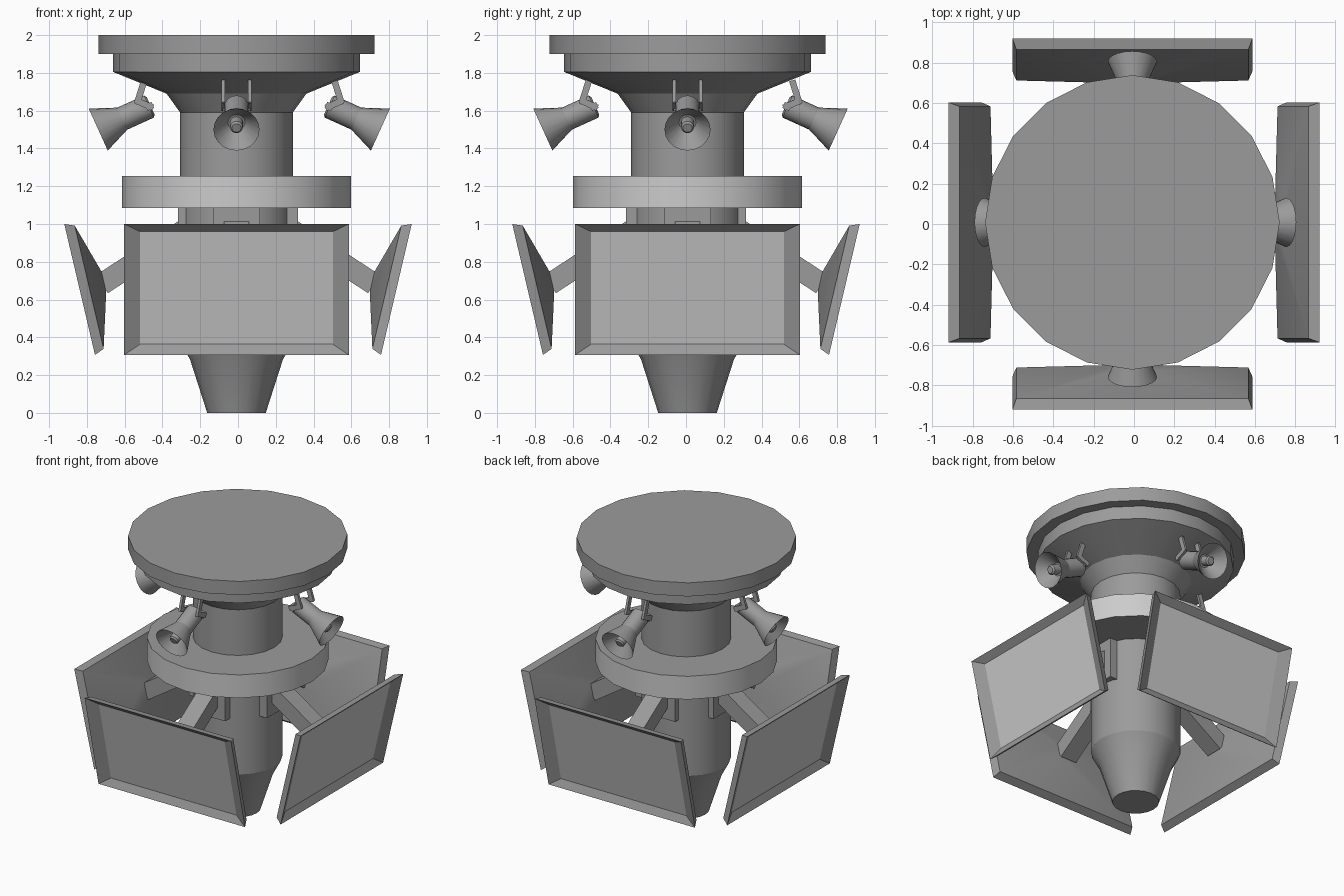
import bpy, bmesh
from math import sin, cos, pi, radians
from mathutils import Matrix, Vector

if "Cube" in bpy.data.objects:
    bpy.data.objects.remove(bpy.data.objects["Cube"], do_unlink=True)

CX, CY = -0.008, 0.008
SIDES = ("front", "left", "back", "right")


def material(name, value):
    m = bpy.data.materials.new(name)
    m.use_nodes = True
    m.diffuse_color = (value, value, value, 1)
    m.node_tree.nodes["Principled BSDF"].inputs["Base Color"].default_value = (value, value, value, 1)
    return m


body_grey = material("body grey", 0.33)
display_grey = material("display light grey", 0.6)


def loft(loops):
    """Skin a stack of equal vertex loops and cap both ends."""
    bm = bmesh.new()
    rings = [[bm.verts.new(p) for p in loop] for loop in loops]
    n = len(rings[0])
    for a, b in zip(rings, rings[1:]):
        for i in range(n):
            j = (i + 1) % n
            bm.faces.new((a[i], a[j], b[j], b[i]))
    bm.faces.new(rings[0])
    bm.faces.new(rings[-1])
    bmesh.ops.recalc_face_normals(bm, faces=bm.faces)
    return bm


def lathe(profile, n=20):
    return loft([[(r * cos(2 * pi * i / n), r * sin(2 * pi * i / n), z) for i in range(n)]
                 for r, z in profile])


def beam(start, end, width, height, u=0.0):
    """Bar between two (radius, z) points on the front side."""
    a, b = Vector((u, -start[0], start[1])), Vector((u, -end[0], end[1]))
    side = Vector((width / 2, 0, 0))
    up = (b - a).normalized().cross(Vector((1, 0, 0))) * height / 2
    return loft([[p - side - up, p + side - up, p + side + up, p - side + up] for p in (a, b)])


def add(name, bm, location=(CX, CY, 0), light_rule=None):
    mesh = bpy.data.meshes.new(name)
    if light_rule:
        for f in bm.faces:
            f.material_index = int(light_rule(f))
    bm.to_mesh(mesh)
    bm.free()
    mesh.materials.append(body_grey)
    if light_rule:
        mesh.materials.append(display_grey)
    ob = bpy.data.objects.new(name, mesh)
    bpy.context.collection.objects.link(ob)
    ob.location = location
    bpy.ops.object.select_all(action='DESELECT')
    ob.select_set(True)
    bpy.context.view_layer.objects.active = ob
    bpy.ops.object.shade_smooth_by_angle(angle=radians(20))
    return ob


def add_around(name, bm, light_rule=None, push=(0, 0, 0, 0)):
    """Repeat a front part on all four sides, each pushed outward a little."""
    first = add("front_" + name, bm, light_rule=light_rule)
    for k, side in enumerate(SIDES):
        ob = first if k == 0 else first.copy()
        ob.name = side + "_" + name
        if k:
            bpy.context.collection.objects.link(ob)
        a = k * pi / 2
        ob.rotation_euler = (0, 0, a)
        base = Vector((CX, 0, 0)) if k % 2 == 0 else Vector((0, CY, 0))
        ob.location = base + Vector((sin(a), -cos(a), 0)) * push[k]


# Ceiling plate, column and tapered nose in one turned profile
add("mount_and_column", lathe([
    (0.73, 2.0), (0.73, 1.9), (0.653, 1.9), (0.653, 1.805), (0.37, 1.69), (0.298, 1.59),
    (0.298, 0.38), (0.245, 0.28), (0.155, 0.0)]))

# Ring with a light display band around its side
add("display_ring", lathe([(0.605, 1.255), (0.605, 1.085)]),
    light_rule=lambda f: abs(f.normal.z) < 0.5)

# Tilted screen panels: recessed screen, rim, back edge, then a hump narrowing to the strut
TILT = radians(13.2)


def panel_loop(half_w, low, high, depth):
    def place(u, s):
        r = 0.8385 + s * sin(TILT) - depth * cos(TILT)
        z = 0.6535 + s * cos(TILT) + depth * sin(TILT)
        return (u, -r, z)
    return [place(-half_w, low), place(half_w, low), place(half_w, high), place(-half_w, high)]


panel = loft([panel_loop(0.51, -0.306, 0.306, 0.035),
              panel_loop(0.595, -0.356, 0.356, 0.0),
              panel_loop(0.575, -0.335, 0.335, 0.052),
              panel_loop(0.065, -0.045, 0.067, 0.134)])
panel.faces.ensure_lookup_table()
screen = panel.faces[-2]
add_around("screen_panel", panel, light_rule=lambda f: f == screen)

# Struts and the wall plates they grow from
add_around("strut", beam((0.28, 0.97), (0.72, 0.682), 0.13, 0.115))
add_around("strut_plate", beam((0.25, 0.9375), (0.317, 0.9375), 0.25, 0.295))

# Flared lamps with a hollow mouth and a bulb
PUSH = (0.004, 0.0, 0.052, -0.014)
lamp = lathe([(0.05, -0.305), (0.064, -0.295), (0.064, -0.14), (0.122, 0.0), (0.045, -0.09),
              (0.034, -0.09), (0.034, -0.03), (0.024, -0.02)])
lamp.transform(Matrix.Translation((0, -0.754, 1.50)) @ Matrix.Rotation(radians(114.4), 4, 'X'))
add_around("lamp", lamp, push=PUSH)

# Bent hanger arms on each side of a lamp, and the pivot pin between them
for label, u in (("arm_a", -0.07), ("arm_b", 0.07)):
    add_around("lamp_" + label, beam((0.51, 1.76), (0.548, 1.64), 0.018, 0.034, u), push=PUSH)
    add_around("lamp_foot_" + label, beam((0.556, 1.655), (0.465, 1.615), 0.018, 0.034, u), push=PUSH)
add_around("lamp_pivot", beam((0.465, 1.63), (0.50, 1.615), 0.15, 0.035), push=PUSH)
